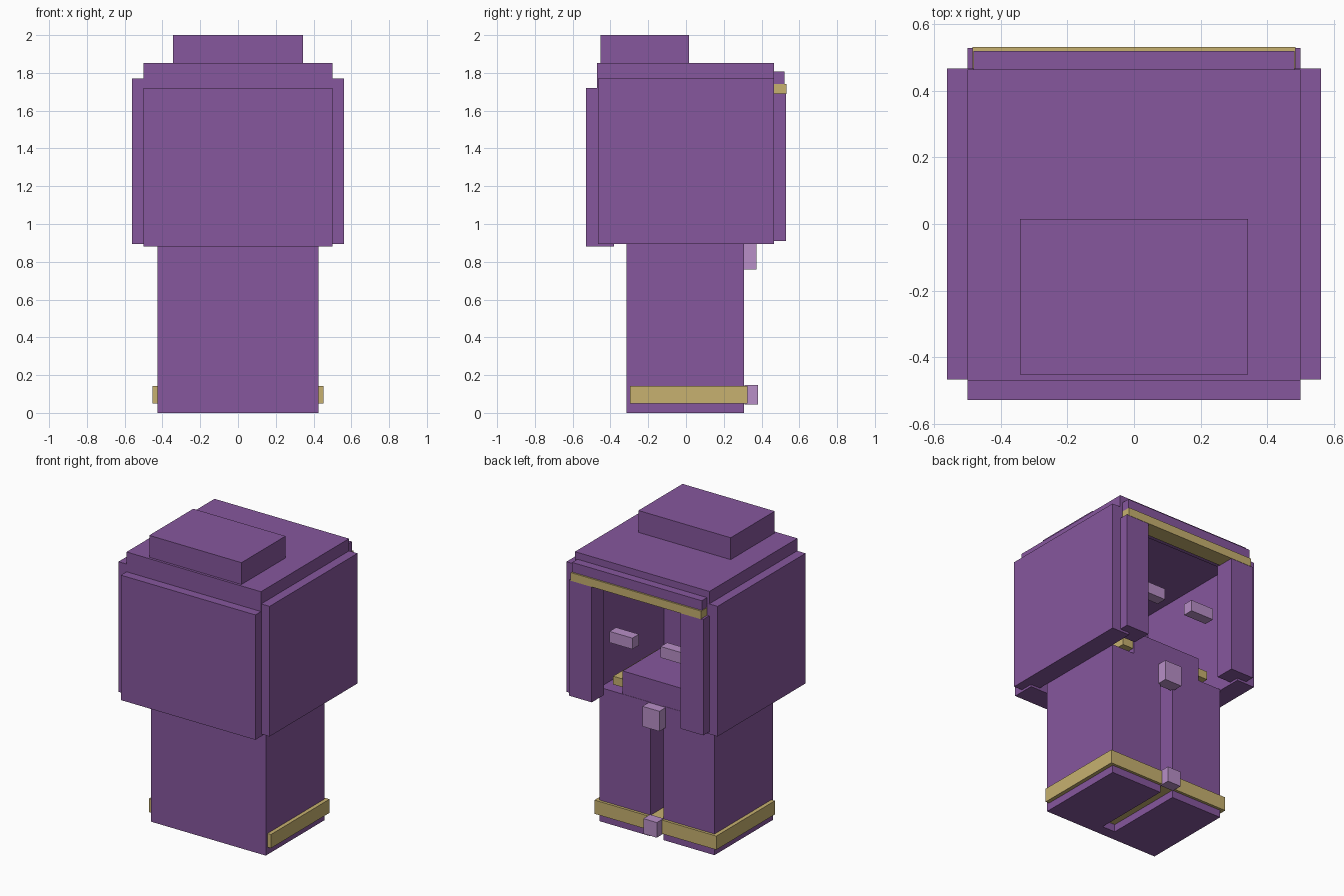
import bpy
import bmesh

cube = bpy.data.objects.get("Cube")
if cube:
    bpy.data.objects.remove(cube, do_unlink=True)


def material(name, rgb):
    mat = bpy.data.materials.new(name)
    mat.use_nodes = True
    color = (*rgb, 1)
    mat.diffuse_color = color
    mat.node_tree.nodes["Principled BSDF"].inputs["Base Color"].default_value = color
    return mat


purple = material("purple cloth", (0.24, 0.095, 0.34))
gold = material("gold trim", (0.57, 0.44, 0.162))
lavender = material("lavender", (0.48, 0.275, 0.57))


def prism(name, outline, z, mat):
    """Extrude a flat outline from z[0] to z[1]."""
    bm = bmesh.new()
    base = bm.faces.new([bm.verts.new((x, y, z[0])) for x, y in outline])
    top = bmesh.ops.extrude_face_region(bm, geom=[base])["geom"]
    verts = [v for v in top if isinstance(v, bmesh.types.BMVert)]
    bmesh.ops.translate(bm, verts=verts, vec=(0, 0, z[1] - z[0]))
    bmesh.ops.recalc_face_normals(bm, faces=bm.faces)
    mesh = bpy.data.meshes.new(name)
    bm.to_mesh(mesh)
    bm.free()
    mesh.materials.append(mat)
    obj = bpy.data.objects.new(name, mesh)
    bpy.context.collection.objects.link(obj)
    return obj


def box(name, x, y, z, mat=purple):
    outline = [(x[0], y[0]), (x[1], y[0]), (x[1], y[1]), (x[0], y[1])]
    return prism(name, outline, z, mat)


def centred(name, half, y, z, mat=purple):
    return box(name, (-half, half), y, z, mat)


def pair(name, x, y, z, mat=purple):
    box("left_" + name, x, y, z, mat)
    box("right_" + name, (-x[1], -x[0]), y, z, mat)


# Robe with an open slit running up its length
w, slit, near, far, inner = 0.427, 0.048, -0.315, 0.307, -0.24
prism("robe", [(-w, near), (w, near), (w, far), (slit, far), (slit, inner),
               (-slit, inner), (-slit, far), (-w, far)], (0, 0.9), purple)
centred("hem_band", 0.453, (-0.297, 0.325), (0.05, 0.142), gold)

# Clasps across the slit
centred("upper_clasp", 0.063, (0.29, 0.373), (0.76, 0.895), lavender)
centred("lower_clasp", 0.05, (0.31, 0.382), (0.045, 0.147), lavender)

# Collar
centred("collar_trim", 0.335, (-0.18, 0.295), (0.94, 0.995), gold)
centred("collar", 0.257, (-0.145, 0.305), (0.89, 1.055))

# Hood panels
pair("hood_side", (0.43, 0.562), (-0.467, 0.467), (0.895, 1.77))
centred("hood_panel", 0.5, (-0.53, -0.38), (0.88, 1.72))
centred("hood_top", 0.5, (-0.47, 0.465), (1.72, 1.853))
centred("hood_crest", 0.343, (-0.453, 0.015), (1.85, 2.0))

# Hood opening
pair("hood_post", (0.33, 0.5), (0.4, 0.53), (0.91, 1.69))
centred("brow", 0.482, (0.39, 0.521), (1.692, 1.807))
centred("brow_trim", 0.485, (0.42, 0.532), (1.687, 1.742), gold)

# Eyes set inside the opening
pair("eye", (0.105, 0.275), (0.35, 0.42), (1.285, 1.36), lavender)
